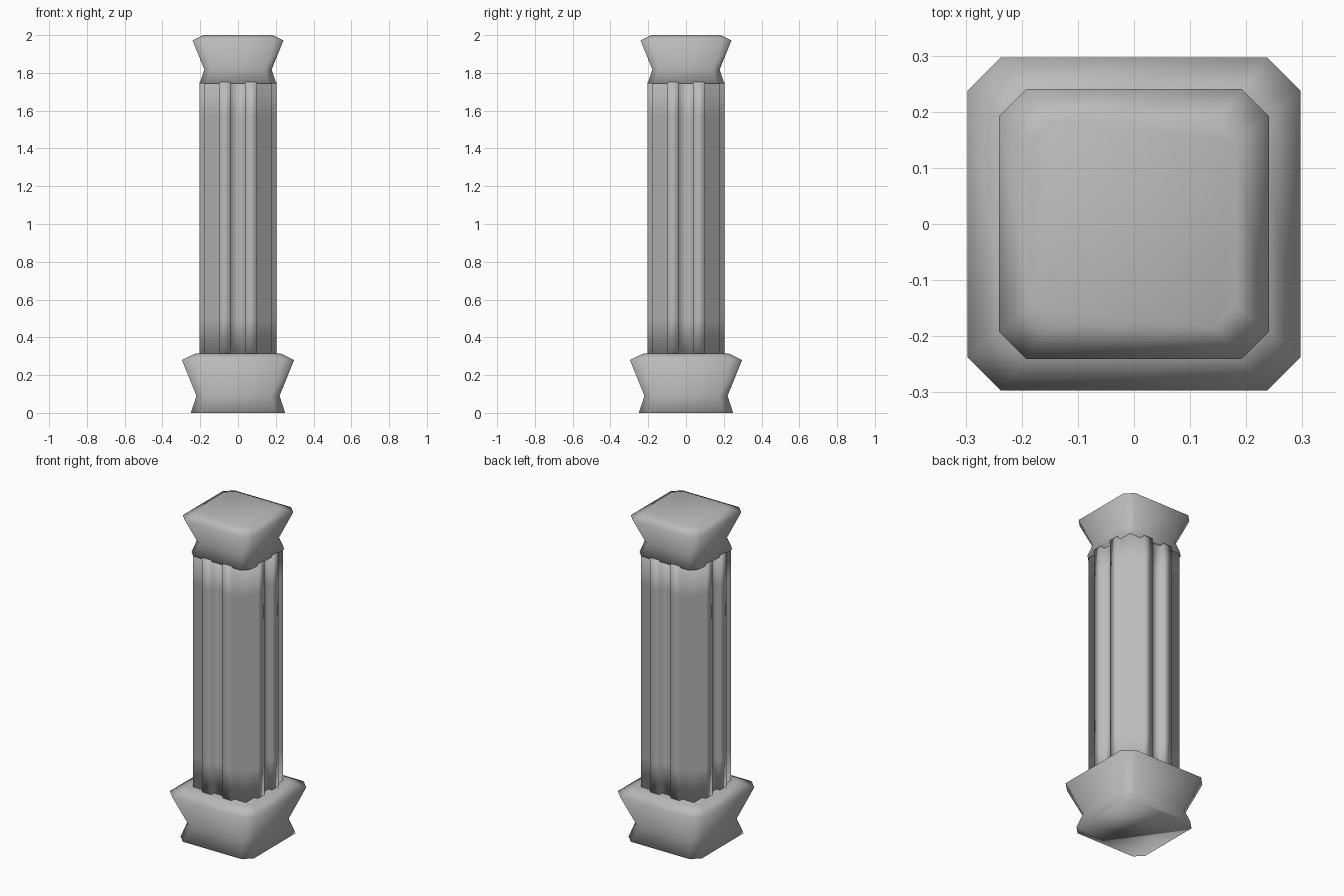
import bpy
import bmesh

cube = bpy.data.objects.get("Cube")
if cube:
    bpy.data.objects.remove(cube, do_unlink=True)

stone = bpy.data.materials.new("grey_stone")
stone.use_nodes = True
colour = (0.5, 0.5, 0.5, 1)
stone.diffuse_color = colour
stone.node_tree.nodes["Principled BSDF"].inputs["Base Color"].default_value = colour


def loft(name, rings):
    """Closed, fully smooth solid through rings of (x, y, z) points."""
    bm = bmesh.new()
    loops = [[bm.verts.new(p) for p in ring] for ring in rings]
    for low, high in zip(loops, loops[1:]):
        for i in range(len(low)):
            j = (i + 1) % len(low)
            bm.faces.new((low[i], low[j], high[j], high[i]))
    bm.faces.new(reversed(loops[0]))
    bm.faces.new(loops[-1])
    bmesh.ops.recalc_face_normals(bm, faces=bm.faces)
    for face in bm.faces:
        face.smooth = True
    mesh = bpy.data.meshes.new(name)
    bm.to_mesh(mesh)
    bm.free()
    mesh.materials.append(stone)
    obj = bpy.data.objects.new(name, mesh)
    bpy.context.collection.objects.link(obj)
    return obj


def four_fold(quarter):
    """Repeat a quarter outline around the z axis."""
    outline, part = [], quarter
    for _ in range(4):
        outline += part
        part = [(-y, x) for x, y in part]
    return outline


def block(name, z0, scale):
    """Waisted block with chamfered corners."""
    rings = []
    for half, z in ((0.25, 0), (0.22, 0.09), (0.297, 0.28), (0.225, 0.315)):
        h = half * scale
        outline = four_fold([(h, -0.8 * h), (h, 0.8 * h)])
        rings.append([(x, y, z0 + z * scale) for x, y in outline])
    return loft(name, rings)


# Base and the smaller capital
block("base", 0, 1)
block("capital", 1.745, 0.81)

# Shaft with a groove in each side and stepped corners
OUT, STEP, RIB, GROOVE = 0.205, 0.18, 0.1, 0.038
side = [(STEP, -GROOVE), (STEP, GROOVE), (OUT, GROOVE), (OUT, RIB),
        (STEP, RIB), (STEP, STEP), (RIB, STEP), (RIB, OUT), (GROOVE, OUT)]
quarter = side + [(GROOVE, STEP)]
# The last point begins the next side, so leave it to the next repeat
outline = four_fold(quarter[:-1])
loft("shaft", [[(x, y, z) for x, y in outline] for z in (0.31, 0.5, 1.57, 1.752)])
